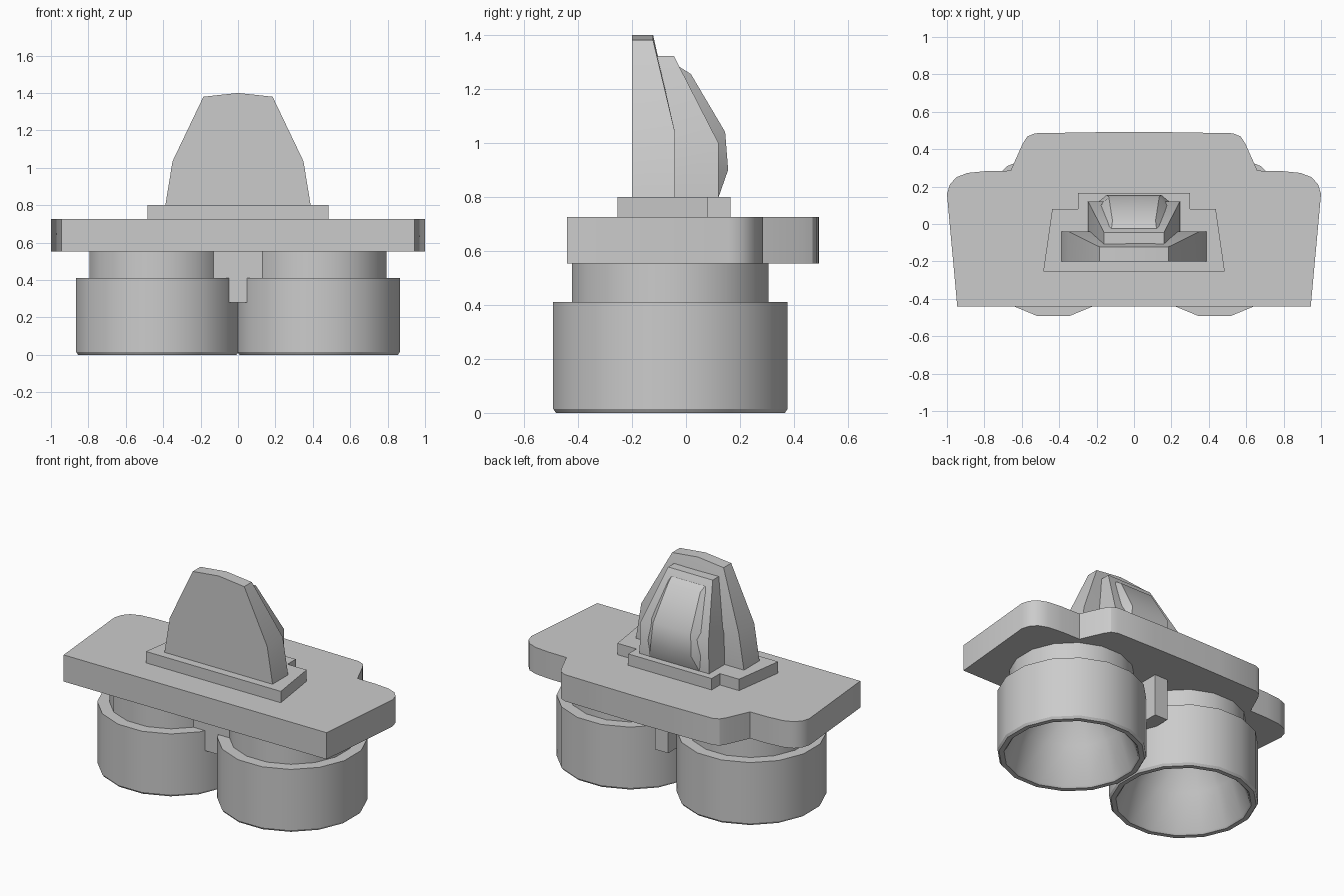
import bpy, bmesh
from math import pi, cos, sin, radians

if "Cube" in bpy.data.objects:
    bpy.data.objects.remove(bpy.data.objects["Cube"])


def make_object(name, verts, faces):
    mesh = bpy.data.meshes.new(name)
    mesh.from_pydata(verts, [], faces)
    bm = bmesh.new()
    bm.from_mesh(mesh)
    bmesh.ops.remove_doubles(bm, verts=bm.verts, dist=1e-5)
    bmesh.ops.recalc_face_normals(bm, faces=bm.faces)
    bm.to_mesh(mesh)
    bm.free()
    ob = bpy.data.objects.new(name, mesh)
    bpy.context.collection.objects.link(ob)
    bpy.ops.object.select_all(action='DESELECT')
    ob.select_set(True)
    bpy.context.view_layer.objects.active = ob
    bpy.ops.object.shade_smooth_by_angle(angle=radians(32))
    return ob


def mirrored(half):
    """Close a right-hand outline by mirroring it across x = 0."""
    return half + [(-x, y) for x, y in reversed(half) if x > 0]


def slab(name, half, lo, hi, along='z'):
    """Extrude a mirrored outline along z, or along y for an x-z outline."""
    pts = mirrored(half)
    n = len(pts)
    if along == 'z':
        verts = [(x, y, h) for h in (lo, hi) for x, y in pts]
    else:
        verts = [(x, h, z) for h in (lo, hi) for x, z in pts]
    faces = [list(range(n)), list(range(n, 2 * n))]
    faces += [(i, (i + 1) % n, n + (i + 1) % n, n + i) for i in range(n)]
    return make_object(name, verts, faces)


def lathe(name, profile, cx, cy, n=16):
    """Revolve (flat radius, z) points, with flats facing the axes."""
    verts, faces = [], []
    for r, z in profile:
        for i in range(n):
            a = 2 * pi * (i + 0.5) / n
            rr = r / cos(pi / n)
            verts.append((cx + rr * cos(a), cy + rr * sin(a), z))
    for k in range(len(profile) - 1):
        for i in range(n):
            j = (i + 1) % n
            faces.append((k * n + i, k * n + j, (k + 1) * n + j, (k + 1) * n + i))
    last = (len(profile) - 1) * n
    faces += [list(range(n)), list(range(last, last + n))]
    return make_object(name, verts, faces)


def tower(name, rows, peak=0.0):
    """Stack rows of (front half width, back half width, front y, back y, z)."""
    verts, faces = [], []
    for k, (w0, w1, y0, y1, z) in enumerate(rows):
        zc = z + (peak if k == len(rows) - 1 else 0)
        verts += [(-w0, y0, z), (0, y0, zc), (w0, y0, z),
                  (w1, y1, z), (0, y1, zc), (-w1, y1, z)]
    for k in range(len(rows) - 1):
        for i in range(6):
            j = (i + 1) % 6
            faces.append((6 * k + i, 6 * k + j, 6 * k + 6 + j, 6 * k + 6 + i))
    for b in (0, 6 * (len(rows) - 1)):
        faces += [(b, b + 1, b + 4, b + 5), (b + 1, b + 2, b + 3, b + 4)]
    return make_object(name, verts, faces)


# Main plate with rounded shoulders and a raised rear edge
slab("base_plate", [(0.945, -0.44), (1.0, 0.16), (0.985, 0.21), (0.95, 0.25),
                    (0.89, 0.273), (0.79, 0.283), (0.66, 0.285), (0.595, 0.43),
                    (0.57, 0.468), (0.53, 0.485), (0.25, 0.49), (0, 0.493)],
     0.553, 0.726)

# Two cups with narrower necks and a tapered hollow
cup_profile = [(0.22, 0.39), (0.31, 0.24), (0.385, 0.01), (0.395, 0.0),
               (0.424, 0.0), (0.434, 0.015), (0.434, 0.41),
               (0.364, 0.41), (0.364, 0.56)]
for side, cx in (("left", -0.431), ("right", 0.431)):
    lathe(side + "_cup", cup_profile, cx, -0.058)

# T-shaped web joining the necks, with a narrow rib reaching further back
slab("web", [(0.047, 0.28), (0.047, 0.41), (0.14, 0.41), (0.14, 0.56)],
     -0.272, 0.10, along='y')
slab("rear_rib", [(0.047, 0.28), (0.047, 0.56)], 0.0, 0.25, along='y')

# Stepped pedestal
slab("pedestal", [(0.485, -0.253), (0.437, 0.08), (0.30, 0.08), (0.30, 0.165)],
     0.72, 0.80)

# Upright panel, block behind it, and the curved pad on the block
tower("upright_panel", [(0.39, 0.39, -0.20, -0.04, 0.79),
                        (0.35, 0.35, -0.20, -0.04, 1.035),
                        (0.185, 0.185, -0.20, -0.122, 1.38)], peak=0.02)
tower("rear_block", [(0.25, 0.25, -0.10, 0.12, 0.79),
                     (0.245, 0.245, -0.10, 0.12, 1.0),
                     (0.16, 0.16, -0.13, -0.045, 1.322)])
tower("rear_pad", [(0.195, 0.18, 0.10, 0.121, 0.80),
                   (0.195, 0.145, 0.115, 0.156, 0.90),
                   (0.185, 0.135, 0.09, 0.145, 1.04),
                   (0.14, 0.115, -0.02, 0.018, 1.255),
                   (0.135, 0.12, -0.04, -0.022, 1.28)])
